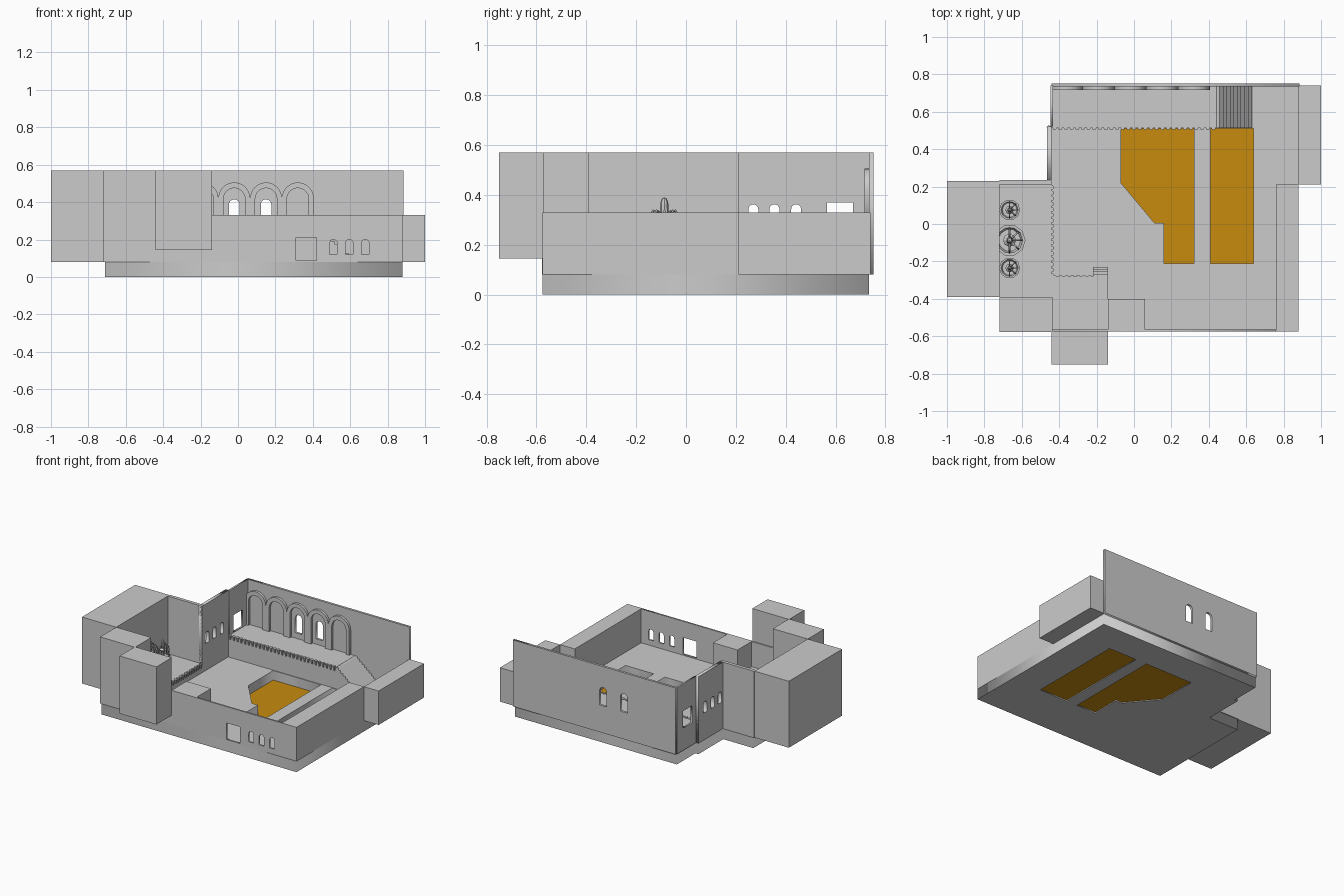
import bpy, bmesh, math
from mathutils import Matrix, Vector

if "Cube" in bpy.data.objects:
    bpy.data.objects.remove(bpy.data.objects["Cube"])

AXES = {  # local (u, v, depth) -> world, per drawing plane
    'XY': Matrix(((1, 0, 0), (0, 1, 0), (0, 0, 1))),
    'XZ': Matrix(((1, 0, 0), (0, 0, -1), (0, 1, 0))),
    'YZ': Matrix(((0, 0, 1), (1, 0, 0), (0, 1, 0))),
}


def link(name, mesh):
    ob = bpy.data.objects.new(name, mesh)
    bpy.context.collection.objects.link(ob)
    return ob


def plate(name, plane, loops, d0, d1):
    """Extruded outline; loops after the first become holes."""
    cu = bpy.data.curves.new(name + "_outline", 'CURVE')
    cu.dimensions = '2D'
    cu.fill_mode = 'BOTH'
    cu.extrude = abs(d1 - d0) / 2
    for pts in loops:
        sp = cu.splines.new('POLY')
        sp.points.add(len(pts) - 1)
        for p, (u, v) in zip(sp.points, pts):
            p.co = (u, v, 0, 1)
        sp.use_cyclic_u = True
    tmp = link(name + "_tmp", cu)
    dg = bpy.context.evaluated_depsgraph_get()
    me = bpy.data.meshes.new_from_object(tmp.evaluated_get(dg))
    bpy.data.objects.remove(tmp)
    rot = AXES[plane]
    mid = (d0 + d1) / 2
    off = {'XY': (0, 0, mid), 'XZ': (0, mid, 0), 'YZ': (mid, 0, 0)}[plane]
    me.transform(Matrix.Translation(off) @ rot.to_4x4())
    bm = bmesh.new()
    bm.from_mesh(me)
    bmesh.ops.remove_doubles(bm, verts=bm.verts, dist=1e-5)
    bmesh.ops.recalc_face_normals(bm, faces=bm.faces)
    bm.to_mesh(me)
    bm.free()
    return link(name, me)


def rect(u0, u1, v0, v1):
    return [(u0, v0), (u1, v0), (u1, v1), (u0, v1)]


def arch(c, r, v0, top, n=10):
    arc = [(c + r * math.cos(math.pi * i / n), top - r + r * math.sin(math.pi * i / n))
           for i in range(n + 1)]
    return [(c + r, v0)] + arc + [(c - r, v0)]


def box(name, x0, x1, y0, y1, z0, z1):
    bm = bmesh.new()
    m = Matrix.Translation(((x0 + x1) / 2, (y0 + y1) / 2, (z0 + z1) / 2)) @ \
        Matrix.Diagonal((x1 - x0, y1 - y0, z1 - z0, 1))
    bmesh.ops.create_cube(bm, size=1, matrix=m)
    me = bpy.data.meshes.new(name)
    bm.to_mesh(me)
    bm.free()
    return link(name, me)


def lathe(name, prof, loc, scale, seg=10):
    bm = bmesh.new()
    vs = [bm.verts.new((r, 0, z)) for r, z in prof]
    es = [bm.edges.new(p) for p in zip(vs, vs[1:])]
    bmesh.ops.spin(bm, geom=vs + es, cent=(0, 0, 0), axis=(0, 0, 1),
                   angle=2 * math.pi, steps=seg)
    bmesh.ops.remove_doubles(bm, verts=bm.verts, dist=1e-5)
    bmesh.ops.recalc_face_normals(bm, faces=bm.faces)
    me = bpy.data.meshes.new(name)
    bm.to_mesh(me)
    bm.free()
    me.transform(Matrix.Translation(loc) @ Matrix.Diagonal((*scale, 1)))
    return link(name, me)


def bead_row(name, a, b, pitch=0.03):
    """Row of small hanging cones along a terrace edge."""
    a, b = Vector(a), Vector(b)
    n = round((b - a).length / pitch)
    bm = bmesh.new()
    for i in range(n):
        p = a.lerp(b, (i + 0.5) / n) - Vector((0, 0, 0.012))
        bmesh.ops.create_cone(bm, cap_ends=True, segments=8, radius1=0.006,
                              radius2=0.012, depth=0.034, matrix=Matrix.Translation(p))
    me = bpy.data.meshes.new(name)
    bm.to_mesh(me)
    bm.free()
    return link(name, me)


FLOOR, LOW, HIGH, WALL, TOP = 0.08, 0.145, 0.24, 0.33, 0.57

# Floor slab with the two pool openings
pool_a = [(-0.07, 0.51), (-0.07, 0.22), (0.11, 0.005), (0.16, 0.005),
          (0.16, -0.21), (0.32, -0.21), (0.32, 0.51)]
pool_b = rect(0.41, 0.64, -0.21, 0.51)
slab = [(-0.71, -0.575), (0.88, -0.575), (0.88, 0.735), (-0.44, 0.735),
        (-0.44, 0.52), (-0.465, 0.52), (-0.465, 0.23), (-0.71, 0.23)]
plate("floor_slab", 'XY', [slab, pool_a, pool_b], 0, FLOOR)

# Pool bottoms
gold = bpy.data.materials.new("pool_gold")
gold.diffuse_color = (0.58, 0.26, 0.004, 1)
gold.use_nodes = True
gold.node_tree.nodes["Principled BSDF"].inputs["Base Color"].default_value = gold.diffuse_color
for name, loop in (("large_pool", pool_a), ("long_pool", pool_b)):
    plate(name, 'XY', [loop], 0.006, 0.010).data.materials.append(gold)

# Solid rooms and low walls
box("left_room", -1.0, -0.72, -0.39, 0.23, FLOOR, TOP)
box("left_corner_room", -0.72, -0.435, -0.578, -0.39, FLOOR, TOP)
box("front_room", -0.44, -0.14, -0.75, -0.572, LOW, TOP)
box("right_room", 0.88, 1.0, 0.21, 0.74, FLOOR, WALL)
box("right_wall", 0.76, 0.88, -0.575, 0.21, FLOOR, WALL)
box("front_pier", -0.14, 0.06, -0.565, -0.40, FLOOR, WALL)
box("alcove_wall", -0.72, -0.44, 0.21, 0.235, FLOOR, TOP)

# Front wall with a doorway and three windows
plate("front_wall", 'XZ', [rect(-0.44, 0.76, FLOOR, WALL), rect(0.31, 0.42, 0.088, 0.21)]
      + [arch(c, 0.02, 0.12, 0.20) for c in (0.51, 0.595, 0.68)], -0.575, -0.563)

# Left walls
plate("left_wall", 'YZ', [rect(0.21, 0.52, FLOOR, TOP)]
      + [arch(c, 0.02, 0.28, 0.362) for c in (0.27, 0.355, 0.442)], -0.465, -0.44)
plate("left_door_wall", 'YZ', [rect(0.52, 0.74, FLOOR, TOP), rect(0.565, 0.67, 0.245, 0.37)],
      -0.446, -0.434)

# Back wall with two windows
plate("back_wall", 'XZ', [rect(-0.44, 0.885, FLOOR, TOP)]
      + [arch(c, 0.028, 0.28, 0.415) for c in (-0.02, 0.15)], 0.735, 0.752)

# Arcade relief: five overlapping arches on pilasters
for i in range(5):
    c = -0.36 + 0.17 * i
    outer, inner = arch(c, 0.085, HIGH, 0.505, 16), arch(c, 0.058, HIGH, 0.475, 16)
    plate("arcade_arch", 'XZ', [outer + inner[::-1]], 0.717, 0.735)

# Upper terrace and its stair
box("upper_terrace", -0.44, 0.44, 0.515, 0.735, FLOOR, HIGH)
n = 10
prof = [(0.44, FLOOR), (0.44, HIGH)]
for i in range(n):
    z = HIGH - (HIGH - FLOOR) * i / n
    x = 0.44 + 0.019 * i
    if i:
        prof.append((x, z))
    prof.append((x + 0.019, z))
prof.append((0.63, FLOOR))
plate("upper_stair", 'XZ', [prof], 0.513, 0.735)
bead_row("upper_edge_trim", (-0.47, 0.515, HIGH), (0.44, 0.515, HIGH))

# Lower terrace and its steps
box("lower_terrace", -0.72, -0.44, -0.39, 0.21, FLOOR, LOW)
box("lower_terrace_front", -0.44, -0.14, -0.572, -0.28, FLOOR, LOW)
for i in range(4):
    box("lower_step", -0.22, -0.14, -0.28, -0.23 - 0.0125 * i, FLOOR + 0.016 * i,
        FLOOR + 0.016 * (i + 1))
bead_row("lower_side_trim", (-0.44, -0.29, LOW), (-0.44, 0.21, LOW))
bead_row("lower_front_trim", (-0.44, -0.285, LOW), (-0.22, -0.285, LOW))

# Fountains: basin, central spout and arching jets
basin = [(0, 0), (0.07, 0), (0.085, 0.05), (0.085, 0.065), (0.07, 0.065), (0.06, 0.04), (0, 0.04)]
spout = [(0.03, 0.04), (0.018, 0.08), (0.018, 0.12), (0.035, 0.14), (0.018, 0.155),
         (0.016, 0.22), (0.01, 0.24), (0, 0.245)]
for cy, s, h in ((-0.087, 1, 1), (0.075, 0.66, 0.7), (-0.235, 0.66, 0.7)):
    loc = Vector((-0.665, cy, LOW))
    lathe("fountain_basin", basin, loc, (s, s, h))
    lathe("fountain_spout", spout, loc, (s, s, h), 8)
    cu = bpy.data.curves.new("fountain_jets", 'CURVE')
    cu.dimensions = '3D'
    cu.bevel_depth = 0.005 * s
    cu.bevel_resolution = 0
    for k in range(5):
        a = math.pi * (k - 2) / 4
        pts = [(0.012, 0.15), (0.025, 0.185), (0.045, 0.192), (0.06, 0.16), (0.068, 0.05)]
        sp = cu.splines.new('POLY')
        sp.points.add(len(pts) - 1)
        for p, (r, z) in zip(sp.points, pts):
            p.co = (r * s * math.cos(a), r * s * math.sin(a), z * h, 1)
    link("fountain_jets", cu).location = loc
